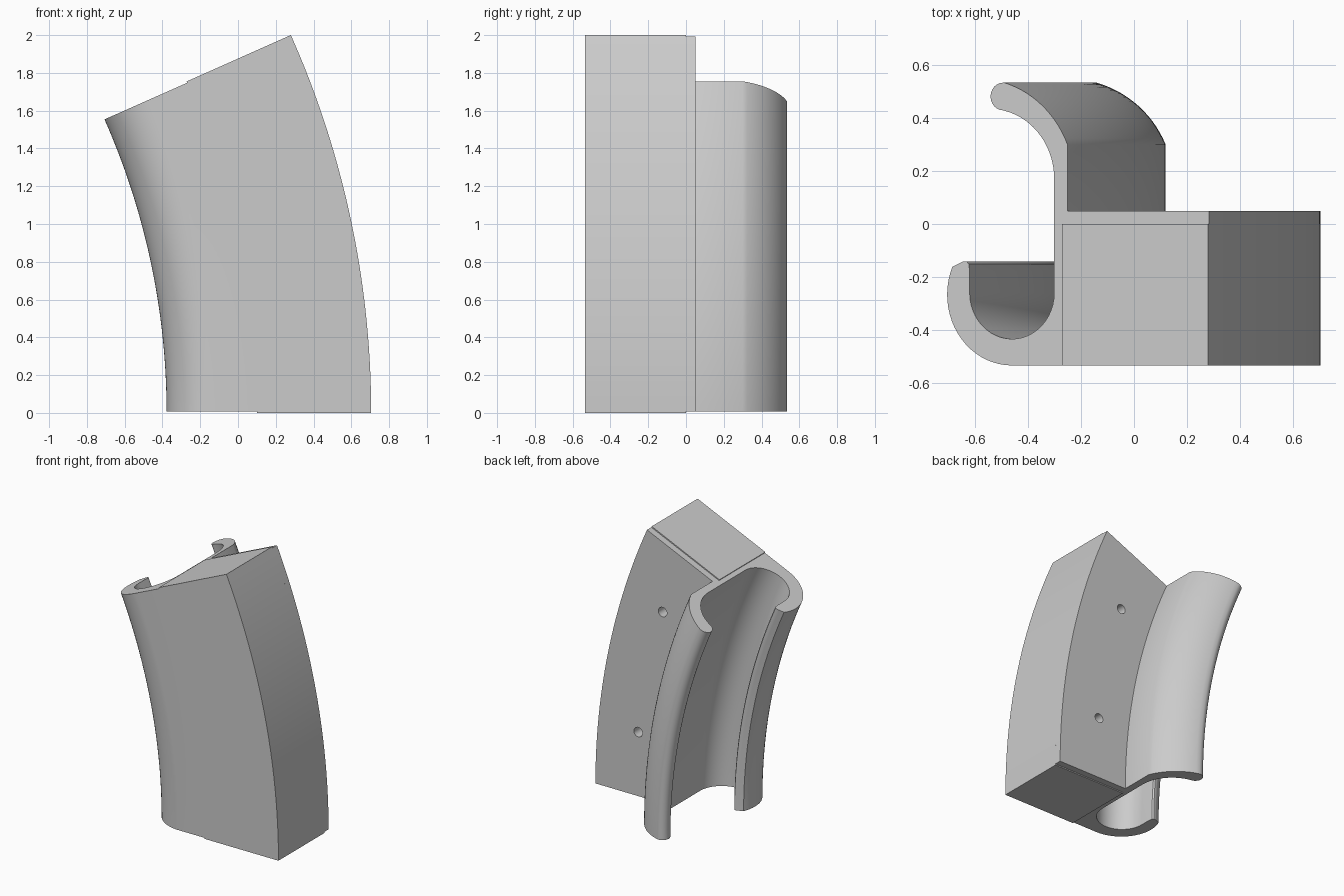
import bpy, bmesh, math
from mathutils import Vector

if "Cube" in bpy.data.objects:
    bpy.data.objects.remove(bpy.data.objects["Cube"])

PIVOT = -4.213          # x of the bend axis, which runs along y
BEND = 24.0             # degrees
SIDE = 0.535            # half width in y
PLATE = 0.05            # back face of the mounting plate

grey = bpy.data.materials.new("plain grey")
grey.use_nodes = True
grey.diffuse_color = (0.6, 0.6, 0.6, 1)
grey.node_tree.nodes["Principled BSDF"].inputs["Base Color"].default_value = (0.6, 0.6, 0.6, 1)


def arc(cx, cy, r, start, end, steps=16):
    """Points on a circle arc, angles in degrees."""
    angles = [math.radians(start + (end - start) * i / steps) for i in range(steps + 1)]
    return [(cx + r * math.cos(a), cy + r * math.sin(a)) for a in angles]


def arc_through(a, b, c, steps=14):
    """Arc from a over b to c."""
    a, b, c = Vector(a), Vector(b), Vector(c)
    d = 2 * (a.x * (b.y - c.y) + b.x * (c.y - a.y) + c.x * (a.y - b.y))
    sa, sb, sc = a.dot(a), b.dot(b), c.dot(c)
    x = (sa * (b.y - c.y) + sb * (c.y - a.y) + sc * (a.y - b.y)) / d
    y = (sa * (c.x - b.x) + sb * (a.x - c.x) + sc * (b.x - a.x)) / d
    start = math.degrees(math.atan2(a.y - y, a.x - x))
    end = math.degrees(math.atan2(c.y - y, c.x - x))
    return arc(x, y, (a - Vector((x, y))).length, start, end, steps)


def on_bend(x, y, degrees):
    """Turn a point of the base section about the bend axis."""
    a = math.radians(degrees)
    r = x - PIVOT
    return Vector((PIVOT + r * math.cos(a), y, r * math.sin(a)))


def sweep(name, profile, first, last, steps=48):
    """Sweep a closed section along the bend."""
    bm = bmesh.new()
    rings = []
    for i in range(steps + 1):
        a = first + (last - first) * i / steps
        rings.append([bm.verts.new(on_bend(x, y, a)) for x, y in profile])
    n = len(profile)
    for low, high in zip(rings, rings[1:]):
        for j in range(n):
            k = (j + 1) % n
            bm.faces.new((low[j], low[k], high[k], high[j]))
    bm.faces.new(rings[0][::-1])
    bm.faces.new(rings[-1])
    bmesh.ops.recalc_face_normals(bm, faces=bm.faces)
    mesh = bpy.data.meshes.new(name)
    bm.to_mesh(mesh)
    bm.free()
    mesh.materials.append(grey)
    obj = bpy.data.objects.new(name, mesh)
    bpy.context.collection.objects.link(obj)
    return obj


# Solid core block
core = sweep("core_block", [(0.1, -SIDE), (0.705, -SIDE), (0.705, 0), (0.1, 0)], 0, BEND)

# Shell: mounting plate, rear hook, channel and front lip in one section
section = [(0.1, -SIDE), (0.1, 0), (0.705, 0), (0.705, PLATE), (0.12, PLATE)]
section += arc_through((0.12, 0.3), (0.005, 0.457), (-0.143, SIDE))
section += arc(-0.146, 0.4825, 0.0525, 90, 270, 12)[1:]
section += arc(-0.2, 0.17, 0.265, 76, 0)
section += arc(-0.11, -0.26, 0.175, 0, -180, 24)
section += [(-0.285, -0.18), (-0.288, -0.152), (-0.297, -0.142),
            (-0.312, -0.142), (-0.325, -0.148)]
section += arc(-0.11, -0.267, 0.268, 157, 270, 20)
shell = sweep("hooked_shell", section, 0.1, BEND - 0.1)

# Two blind screw holes in the mounting plate
for degrees in (6, 18):
    centre = on_bend(0.381, PLATE, degrees)
    bpy.ops.mesh.primitive_cylinder_add(vertices=24, radius=0.035, depth=0.4,
                                        location=centre, rotation=(math.pi / 2, 0, 0))
    cutter = bpy.context.object
    cutter.name = "hole_cutter"
    cutter.hide_render = True
    for obj in (core, shell):
        cut = obj.modifiers.new("hole", "BOOLEAN")
        cut.object = cutter
        cut.operation = "DIFFERENCE"
        cut.solver = "EXACT"
        bpy.context.view_layer.objects.active = obj
        bpy.ops.object.modifier_apply(modifier=cut.name)
    bpy.data.objects.remove(cutter)

# Smooth the curves, keep the corners crisp
for obj in (core, shell):
    bpy.ops.object.select_all(action="DESELECT")
    obj.select_set(True)
    bpy.context.view_layer.objects.active = obj
    bpy.ops.object.shade_smooth_by_angle(angle=math.radians(25))
